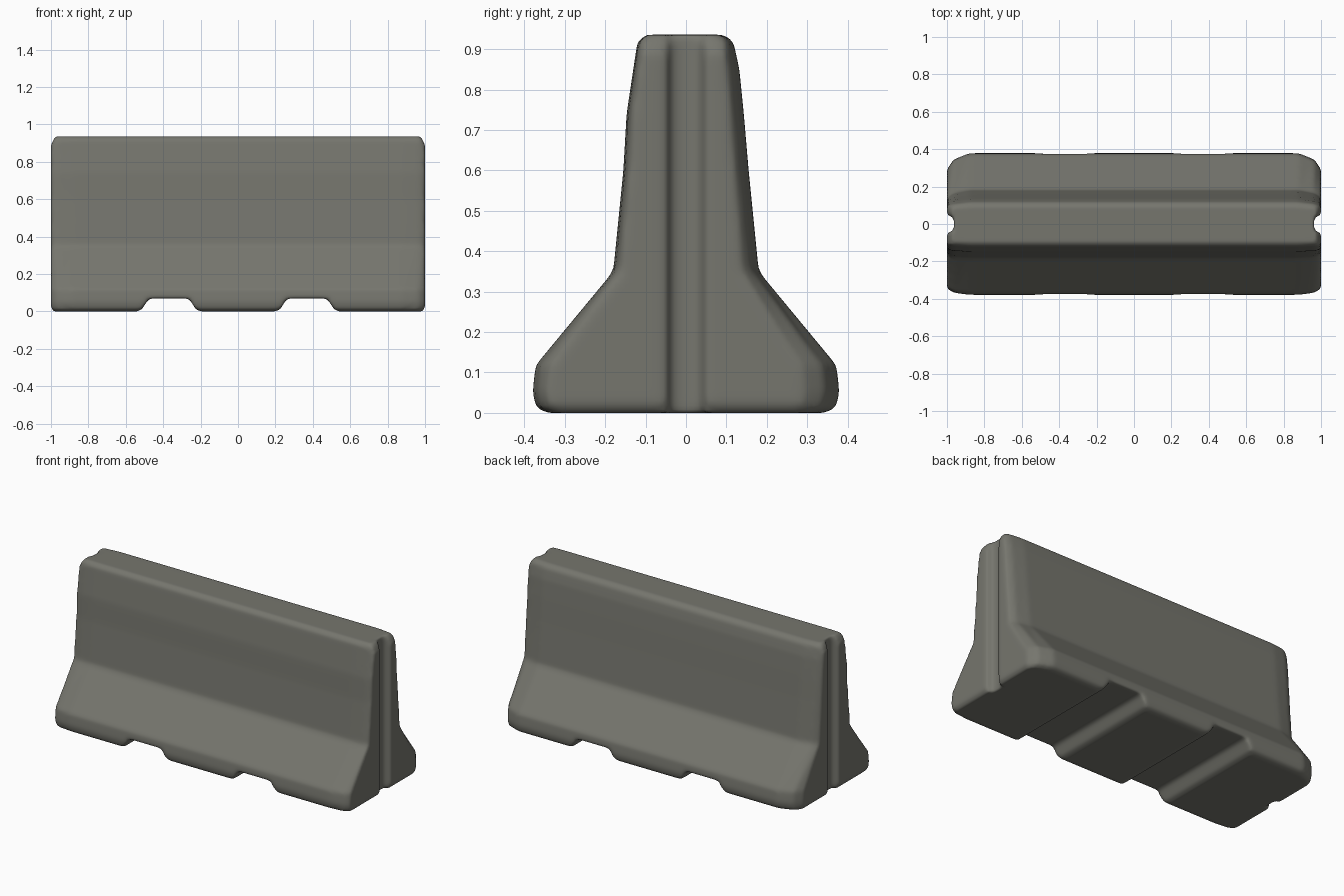
import bpy, bmesh

if "Cube" in bpy.data.objects:
    bpy.data.objects.remove(bpy.data.objects["Cube"])

concrete = bpy.data.materials.new("weathered grey concrete")
concrete.diffuse_color = (0.18, 0.18, 0.155, 1)
concrete.use_nodes = True
concrete.node_tree.nodes["Principled BSDF"].inputs["Base Color"].default_value = concrete.diffuse_color


def loft(name, sections):
    """Skin a closed solid through a list of matching point loops."""
    bm = bmesh.new()
    rings = [[bm.verts.new(p) for p in s] for s in sections]
    n = len(rings[0])
    for a, b in zip(rings, rings[1:]):
        for i in range(n):
            j = (i + 1) % n
            bm.faces.new((a[i], a[j], b[j], b[i]))
    bm.faces.new(rings[0][::-1])
    bm.faces.new(rings[-1])
    bmesh.ops.recalc_face_normals(bm, faces=bm.faces)
    me = bpy.data.meshes.new(name)
    bm.to_mesh(me)
    bm.free()
    ob = bpy.data.objects.new(name, me)
    bpy.context.collection.objects.link(ob)
    return ob


# Barrier body: wide foot, sloped toe and tapering wall, narrowed at the ends
profile = [(-.345, 0), (-.37, .012), (-.38, .05), (-.372, .118), (-.18, .35),
           (-.155, .6), (-.147, .74), (-.12, .92), (-.10, .936),
           (.095, .936), (.117, .92), (.132, .85), (.143, .74), (.155, .6),
           (.18, .35), (.372, .118), (.38, .05), (.37, .012), (.345, 0)]
stations = [(-1.1, .91, .77), (-1, .91, .77), (-.965, .97, .91), (-.88, 1, 1),
            (.88, 1, 1), (.965, .97, .91), (1, .91, .77), (1.1, .91, .77)]
body = loft("barrier_body", [
    [(x, y * (front if y < 0 else back), z) for y, z in profile]
    for x, front, back in stations])

# Plan outline with a vertical groove in each end
half = [(1, -.5), (1, -.05), (.962, -.033), (.962, .033), (1, .05), (1, .5)]
plan = half + [(-x, -y) for x, y in half]
plan_cutter = loft("plan_cutter", [[(x, y, z) for x, y in plan] for z in (-.3, 1.3)])

# Front outline with rounded top corners and two forklift notches
side = [(.2, 0), (.225, .01), (.262, .07), (.475, .07), (.515, .01), (.54, 0),
        (.985, 0), (1.0, .02), (1.0, .89), (.985, .92), (.95, 1.0)]
outline = side + [(-x, z) for x, z in side[::-1]]
front_cutter = loft("front_cutter", [[(x, y, z) for x, z in outline] for y in (-.6, .6)])

bpy.ops.object.select_all(action='DESELECT')
bpy.context.view_layer.objects.active = body
body.select_set(True)
for cutter in (plan_cutter, front_cutter):
    mod = body.modifiers.new("trim", 'BOOLEAN')
    mod.operation = 'INTERSECT'
    mod.solver = 'EXACT'
    mod.object = cutter
    bpy.ops.object.modifier_apply(modifier=mod.name)
    bpy.data.objects.remove(cutter)

# Soft, worn edges all over
remesh = body.modifiers.new("remesh", 'REMESH')
remesh.mode = 'VOXEL'
remesh.voxel_size = 0.012
soften = body.modifiers.new("soften", 'SMOOTH')
soften.factor = 0.5
soften.iterations = 7
for name in ("remesh", "soften"):
    bpy.ops.object.modifier_apply(modifier=name)

body.data.materials.clear()
body.data.materials.append(concrete)
for poly in body.data.polygons:
    poly.material_index = 0
bpy.ops.object.shade_smooth()
